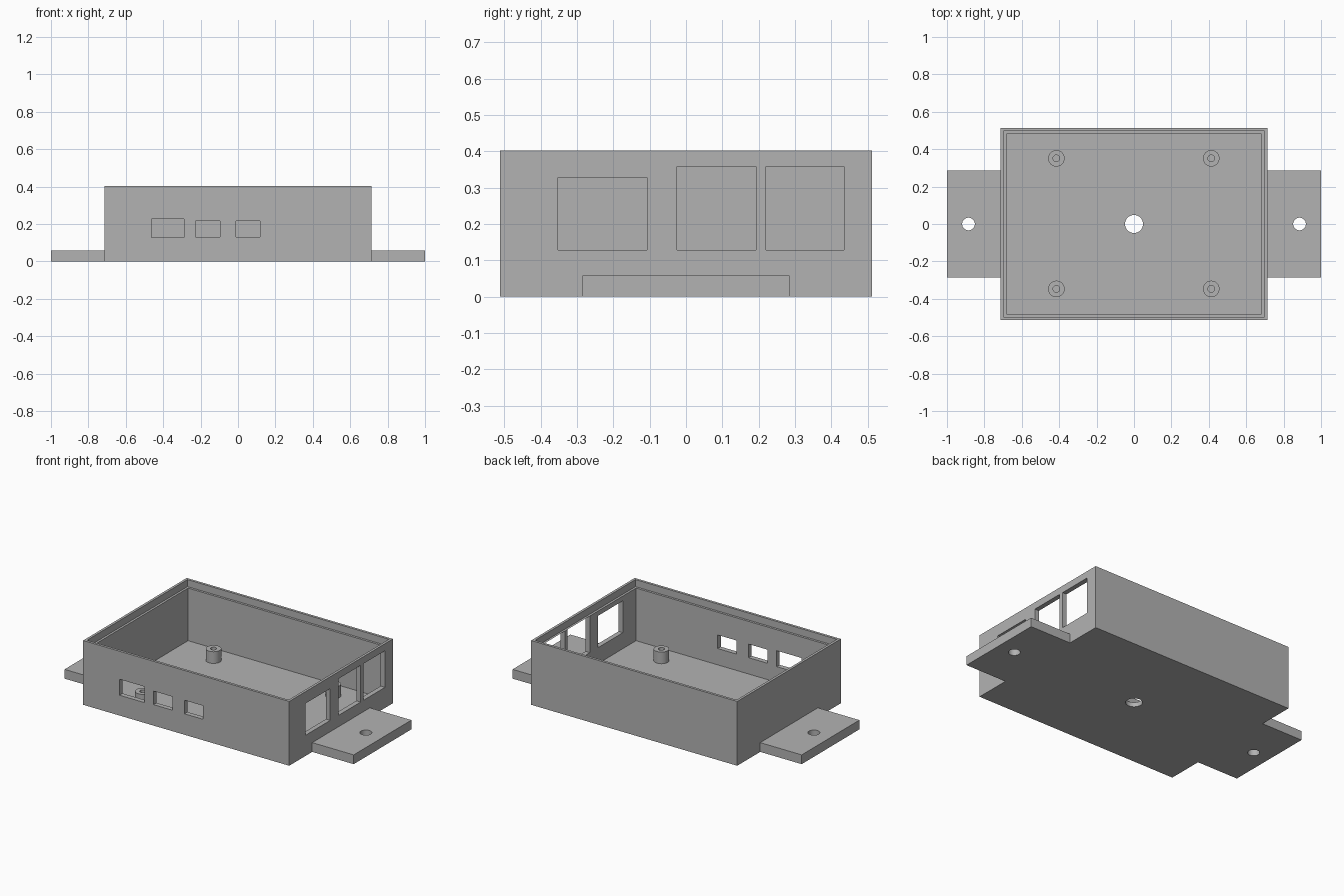
import bpy

if "Cube" in bpy.data.objects:
    bpy.data.objects.remove(bpy.data.objects["Cube"], do_unlink=True)

grey = bpy.data.materials.new("plain grey")
grey.use_nodes = True
grey.diffuse_color = (0.45, 0.45, 0.45, 1)
grey.node_tree.nodes["Principled BSDF"].inputs["Base Color"].default_value = (0.45, 0.45, 0.45, 1)


def finish(ob, name):
    ob.name = name
    ob.data.materials.clear()
    ob.data.materials.append(grey)
    return ob


def box(name, x0, x1, y0, y1, z0, z1):
    bpy.ops.mesh.primitive_cube_add(size=1, location=((x0 + x1) / 2, (y0 + y1) / 2, (z0 + z1) / 2))
    ob = bpy.context.object
    ob.scale = (x1 - x0, y1 - y0, z1 - z0)
    bpy.ops.object.transform_apply(location=True, rotation=False, scale=True)
    return finish(ob, name)


def cylinder(name, x, y, radius, z0, z1):
    bpy.ops.mesh.primitive_cylinder_add(vertices=40, radius=radius, depth=z1 - z0,
                                        location=(x, y, (z0 + z1) / 2))
    bpy.ops.object.transform_apply(location=True, rotation=False, scale=True)
    return finish(bpy.context.object, name)


def cut(ob, cutter):
    # Subtract the cutter, bake the result and drop the cutter
    cutter.hide_render = True
    mod = ob.modifiers.new("cut", 'BOOLEAN')
    mod.operation = 'DIFFERENCE'
    mod.solver = 'EXACT'
    mod.object = cutter
    bpy.ops.object.select_all(action='DESELECT')
    ob.select_set(True)
    bpy.context.view_layer.objects.active = ob
    bpy.ops.object.modifier_apply(modifier=mod.name)
    bpy.data.objects.remove(cutter, do_unlink=True)


def smooth(ob):
    bpy.ops.object.select_all(action='DESELECT')
    ob.select_set(True)
    bpy.context.view_layer.objects.active = ob
    bpy.ops.object.shade_smooth_by_angle(angle=0.6)


W, D, H = 0.713, 0.512, 0.402   # half width, half depth, height
WALL, LIP, FLOOR, STEP = 0.03, 0.016, 0.029, 0.358

# Open tray with a stepped rim
tray = box("tray", -W, W, -D, D, 0, H)
cut(tray, box("cavity", WALL - W, W - WALL, WALL - D, D - WALL, FLOOR, H + 0.1))
cut(tray, box("rim_step", LIP - W, W - LIP, LIP - D, D - LIP, STEP, H + 0.1))

# Port openings in the front wall
for x0, x1, z0, z1 in ((-0.462, -0.29, 0.127, 0.227),
                       (-0.226, -0.096, 0.131, 0.216),
                       (-0.012, 0.118, 0.131, 0.216)):
    cut(tray, box("front_port", x0, x1, -D - 0.1, -D + 0.1, z0, z1))

# Port openings in the side wall
for y0, y1, z1 in ((-0.352, -0.107, 0.328), (-0.025, 0.193, STEP), (0.22, 0.434, STEP)):
    cut(tray, box("side_port", W - 0.1, W + 0.1, y0, y1, 0.129, z1))

# Central hole in the floor
cut(tray, cylinder("floor_hole", 0, 0, 0.048, -0.1, 0.1))
smooth(tray)

# Mounting tabs with screw holes
for side, s in (("left", 1), ("right", -1)):
    x0, x1 = sorted((s * W, s))
    tab = box(side + "_mounting_tab", x0, x1, -0.285, 0.285, 0, 0.058)
    cut(tab, cylinder("screw_hole", s * 0.885, 0, 0.034, -0.1, 0.2))
    smooth(tab)

# Hollow board standoffs
for side, x in (("left", 0.413), ("right", -0.415)):
    for end, y in (("front", -0.347), ("back", 0.351)):
        post = cylinder(end + "_" + side + "_standoff", x, y, 0.044, FLOOR, 0.102)
        cut(post, cylinder("pilot_hole", x, y, 0.018, 0, 0.2))
        smooth(post)
